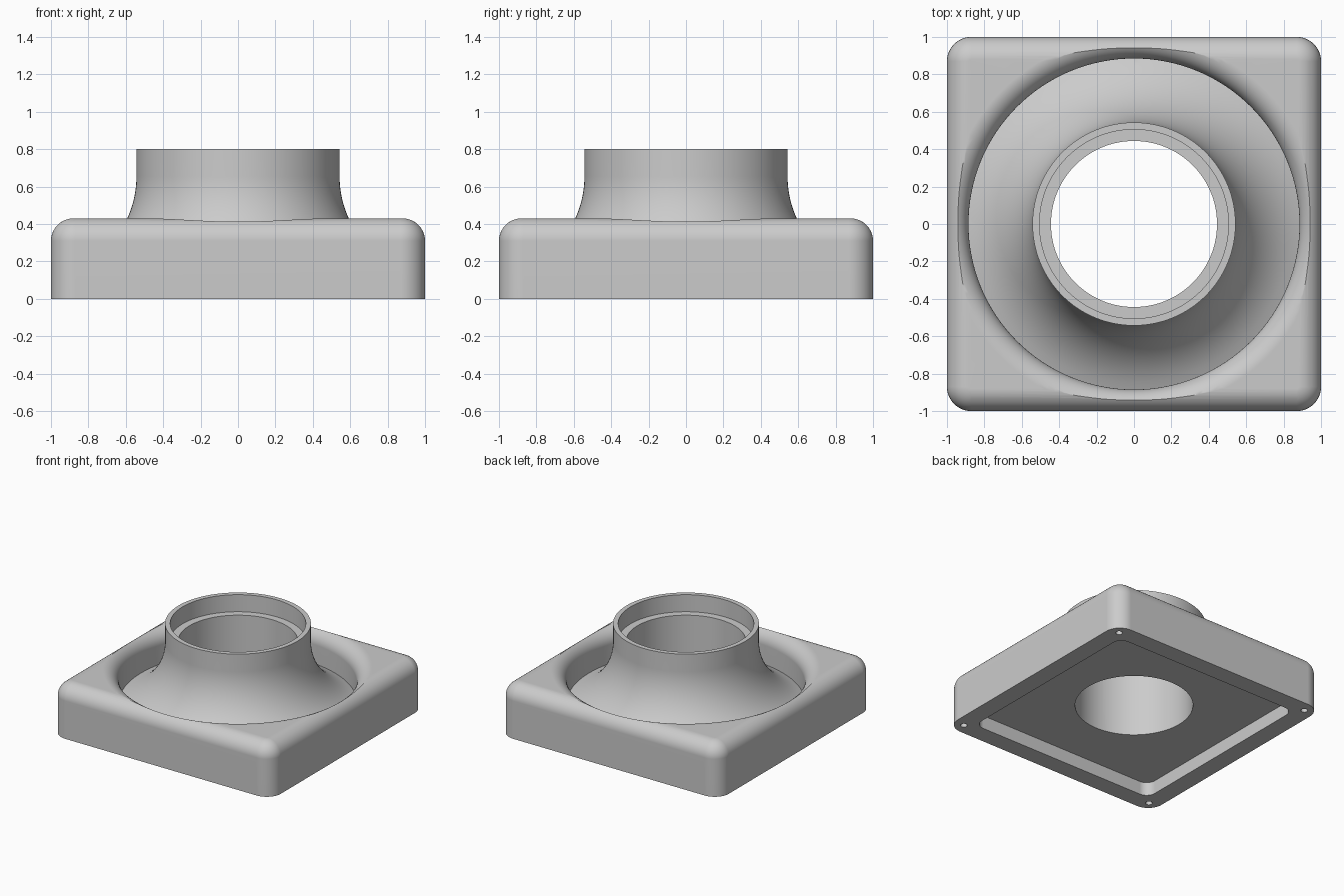
import bpy, bmesh
from math import sin, cos, pi, sqrt

if "Cube" in bpy.data.objects:
    bpy.data.objects.remove(bpy.data.objects["Cube"])

grey = bpy.data.materials.new("plain grey")
grey.use_nodes = True
colour = (0.6, 0.6, 0.6, 1)
grey.diffuse_color = colour
grey.node_tree.nodes["Principled BSDF"].inputs["Base Color"].default_value = colour

TOP, FILLET, CORNER = 0.43, 0.12, 0.13
BORE, WELL, NECK = 0.444, 0.885, 0.543


def finish(name, bm):
    bmesh.ops.recalc_face_normals(bm, faces=bm.faces)
    mesh = bpy.data.meshes.new(name)
    bm.to_mesh(mesh)
    bm.free()
    obj = bpy.data.objects.new(name, mesh)
    bpy.context.collection.objects.link(obj)
    mesh.materials.append(grey)
    return obj


def rounded_square(half, r, z, n=12):
    pts = []
    for k in range(4):
        for i in range(n + 1):
            a = (k + i / n) * pi / 2
            cx = (half - r) * (1 if k in (0, 3) else -1)
            cy = (half - r) * (1 if k < 2 else -1)
            pts.append((cx + r * cos(a), cy + r * sin(a), z))
    return pts


def skin(name, rings, closed=False):
    """Join rings of points into a solid, capped or looped on itself."""
    bm = bmesh.new()
    loops = [[bm.verts.new(p) for p in ring] for ring in rings]
    pairs = list(zip(loops, loops[1:]))
    if closed:
        pairs.append((loops[-1], loops[0]))
    else:
        bm.faces.new(loops[0])
        bm.faces.new(loops[-1])
    for a, b in pairs:
        for i in range(len(a)):
            j = (i + 1) % len(a)
            bm.faces.new((a[i], a[j], b[j], b[i]))
    return finish(name, bm)


def lathe(name, profile, closed=False, n=128, x=0, y=0):
    rings = [[(x + r * cos(2 * pi * i / n), y + r * sin(2 * pi * i / n), z)
              for i in range(n)] for r, z in profile]
    return skin(name, rings, closed)


def combine(target, other, operation):
    mod = target.modifiers.new(operation, 'BOOLEAN')
    mod.operation, mod.object, mod.solver = operation, other, 'EXACT'
    bpy.context.view_layer.objects.active = target
    bpy.ops.object.modifier_apply(modifier=mod.name)
    bpy.data.objects.remove(other)


# Square base with rounded corners and a filleted top edge
layers = [rounded_square(1, CORNER, 0)]
for i in range(11):
    a = i / 10 * pi / 2
    inset = FILLET * (1 - cos(a))
    layers.append(rounded_square(1 - inset, CORNER - inset,
                                 TOP - FILLET + FILLET * sin(a)))
base = skin("flanged_base", layers)

# Round well with a softly rolled lip
lip = [(WELL + FILLET * (1 - cos(i / 12 * pi / 2)),
        TOP - FILLET + FILLET * sin(i / 12 * pi / 2)) for i in range(13)]
well = lathe("well_cutter", [(WELL, 0.135)] + lip + [(1.02, 0.44), (1.02, 0.6)])
combine(base, well, 'DIFFERENCE')

# Flared neck with a stepped socket at the top
R, start, reach = 0.54, 0.655, WELL + 0.01
flare = []
for i in range(25):
    z = start - i / 24 * sqrt(R * R - (R - (reach - NECK)) ** 2)
    flare.append((NECK + R - sqrt(R * R - (start - z) ** 2), z))
neck = lathe("neck", [(0.4, 0.12), (0.4, 0.66), (0.505, 0.66), (0.505, 0.8),
                      (NECK, 0.8)] + flare + [(reach, 0.12)], closed=True)
combine(base, neck, 'UNION')

# Through bore, underside recess and corner screw holes
combine(base, lathe("bore_cutter", [(BORE, -0.1), (BORE, 0.9)]), 'DIFFERENCE')
recess = skin("recess_cutter", [rounded_square(0.85, 0.08, z) for z in (-0.1, 0.11)])
combine(base, recess, 'DIFFERENCE')
for x in (-0.91, 0.91):
    for y in (-0.91, 0.91):
        hole = lathe("hole_cutter", [(0.026, -0.1), (0.026, 0.2)], n=24, x=x, y=y)
        combine(base, hole, 'DIFFERENCE')

# Smooth shading with crisp edges
bpy.ops.object.select_all(action='DESELECT')
base.select_set(True)
bpy.context.view_layer.objects.active = base
bpy.ops.object.shade_smooth_by_angle(angle=pi / 6)
weighted = base.modifiers.new("clean normals", 'WEIGHTED_NORMAL')
weighted.keep_sharp = True
